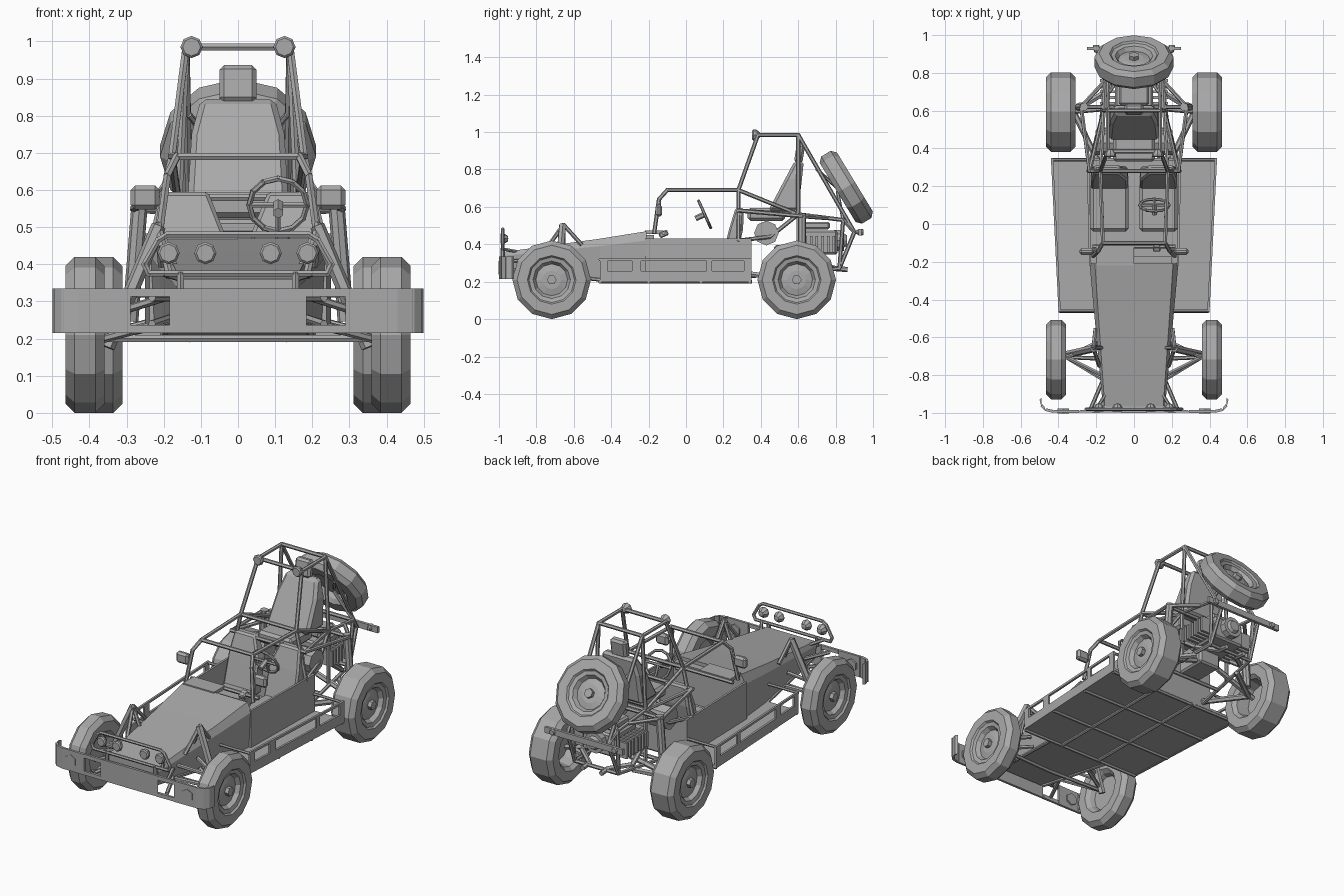
import bpy, bmesh, math
from mathutils import Vector, Matrix

default_cube = bpy.data.objects.get("Cube")
if default_cube:
    bpy.data.objects.remove(default_cube, do_unlink=True)

paint = bpy.data.materials.new("plain grey")
paint.use_nodes = True
GREY = (.4, .4, .4, 1)
paint.diffuse_color = GREY
paint.node_tree.nodes["Principled BSDF"].inputs["Base Color"].default_value = GREY
UP = Vector((0, 0, 1))
OVERLAP = .004


def finish(name, bm, mirror=False, bevel=0):
    bmesh.ops.recalc_face_normals(bm, faces=bm.faces)
    mesh = bpy.data.meshes.new(name)
    bm.to_mesh(mesh)
    bm.free()
    mesh.materials.append(paint)
    obj = bpy.data.objects.new(name, mesh)
    bpy.context.collection.objects.link(obj)
    if bevel:
        mod = obj.modifiers.new("Bevel", "BEVEL")
        mod.width, mod.segments = bevel, 1
    if mirror:
        obj.modifiers.new("Mirror", "MIRROR")


def add_rod(bm, a, b, radius, sides):
    turn = UP.rotation_difference(b - a).to_matrix().to_4x4()
    bmesh.ops.create_cone(bm, cap_ends=True, segments=sides, radius1=radius, radius2=radius,
                          depth=(b - a).length, matrix=Matrix.Translation((a + b) / 2) @ turn)


def tubes(name, paths, radius=.009, mirror=True, sides=6):
    bm = bmesh.new()
    for path in paths:
        for a, b in zip(path, path[1:]):
            a, b = Vector(a), Vector(b)
            extra = (b - a).normalized() * OVERLAP
            add_rod(bm, a - extra, b + extra, radius, sides)
    finish(name, bm, mirror)


def across(point):
    x, y, z = point
    return [(-x, y, z), (x, y, z)]


def boxes(name, items, mirror=False, bevel=0, tilt=0):
    bm = bmesh.new()
    for centre, size in items:
        bmesh.ops.create_cube(bm, size=1, matrix=Matrix.Translation(centre)
                              @ Matrix.Rotation(tilt, 4, "X") @ Matrix.Diagonal((*size, 1)))
    finish(name, bm, mirror, bevel)


def loft(name, rings, mirror=False, bevel=0):
    bm = bmesh.new()
    loops = [[bm.verts.new(p) for p in ring] for ring in rings]
    for low, high in zip(loops, loops[1:]):
        for i in range(len(low)):
            j = (i + 1) % len(low)
            bm.faces.new((low[i], low[j], high[j], high[i]))
    bm.faces.new(loops[0])
    bm.faces.new(loops[-1])
    finish(name, bm, mirror, bevel)


def slab(x, y, z, depth):
    return [(-x, y, z), (x, y, z), (x, y + depth, z), (-x, y + depth, z)]


def lathe(name, profile, centre, axis, sides=12):
    bm = bmesh.new()
    verts = [bm.verts.new((r, 0, t)) for r, t in profile]
    edges = [bm.edges.new(pair) for pair in zip(verts, verts[1:])]
    bmesh.ops.spin(bm, geom=verts + edges, axis=UP, cent=(0, 0, 0),
                   angle=math.tau, steps=sides, use_duplicate=False)
    bmesh.ops.remove_doubles(bm, verts=bm.verts, dist=.0005)
    turn = UP.rotation_difference(Vector(axis)).to_matrix().to_4x4()
    bm.transform(Matrix.Translation(centre) @ turn)
    finish(name, bm)


def wheel(name, centre, axis, half):
    dish = half - .03
    profile = [(0, dish), (.05, dish), (.085, dish - .008), (.1, half - .015),
               (.122, half - .01), (.13, half), (.185, half), (.21, half - .025),
               (.21, .025 - half), (.185, -half), (.13, -half), (.11, .02 - half),
               (.1, dish - .03), (0, dish - .03)]
    lathe(name, profile, centre, axis)
    nut = Vector(centre) + Vector(axis) * dish
    tubes(name + "_hub_nut", [[nut, nut + Vector(axis) * .018]], .026, False)


def lamp(name, centre, axis, radius=.03):
    cup = [(0, -.025), (radius * .5, -.022), (radius, 0), (radius, .012),
           (radius * .8, .018), (0, .018)]
    lathe(name, cup, centre, axis, 8)


# Wheels, spare wheel and lamps
for label, side in (("left", 1), ("right", -1)):
    wheel("front_wheel_" + label, (side * .412, -.718, .21), (side, 0, 0), .053)
    wheel("rear_wheel_" + label, (side * .388, .592, .21), (side, 0, 0), .077)
    lamp("roof_lamp_" + label, (side * .125, .372, .985), (0, -1, 0))
    for spot, x in (("inner", .088), ("outer", .187)):
        lamp(f"{spot}_front_lamp_{label}", (side * x, -.975, .43), (0, -1, 0))
    lamp("rear_lamp_" + label, (side * .2, .93, .465), (0, 1, 0), .018)
wheel("spare_wheel", (0, .857, .705), Vector((0, .855, .52)).normalized(), .054)


# Bonnet and nose
def bonnet_ring(y, low, sill, top):
    half = [low, sill, top]
    return [(x, y, z) for x, z in half] + [(-x, y, z) for x, z in reversed(half)]


loft("bonnet", [bonnet_ring(-.965, (.15, .27), (.165, .34), (.155, .36)),
                bonnet_ring(-.46, (.2, .21), (.212, .39), (.19, .43)),
                bonnet_ring(-.21, (.225, .21), (.235, .42), (.207, .47))])
boxes("dash_panel", [((-.1, -.17, .465), (.2, .1, .02)), ((.1, -.19, .44), (.2, .04, .02))])

# Floor, cockpit walls and firewall
FRONT, REAR = -.46, .35


def pod_x(y):
    return .4 + .04 * (y - FRONT) / (REAR - FRONT)


def plan(z):
    return [(-pod_x(FRONT), FRONT, z), (pod_x(FRONT), FRONT, z),
            (pod_x(REAR), REAR, z), (-pod_x(REAR), REAR, z)]


loft("floor", [plan(.203), plan(.217)])
loft("cockpit_wall", [[(x, y, .21), (x + .012, y, .21), (x + .012, y, .43), (x, y, .43)]
                      for x, y in ((.226, -.22), (.238, REAR))], mirror=True)
boxes("firewall", [((0, .343, .32), (.49, .014, .22))])
tubes("floor_frame", [[(.13, FRONT, .2), (.13, REAR, .2)], [(.2, FRONT, .21), (.15, -.95, .265)]]
      + [across((pod_x(y) - .01, y, .2)) for y in (FRONT, -.2, .08, REAR - .01)], .01)


# Side sills with window openings
def sill_strip(name, start, end, low, high):
    loft(name, [[(pod_x(y) - .012, y, low), (pod_x(y), y, low), (pod_x(y), y, high),
                 (pod_x(y) - .012, y, high)] for y in (start, end)], mirror=True)


sill_strip("sill_panel", FRONT, REAR, .2, .257)
sill_strip("sill_top_rail", FRONT, REAR, .312, .325)
for i, (start, end) in enumerate(((FRONT, -.42), (-.29, -.24), (.11, .14), (.31, REAR))):
    sill_strip(f"sill_post_{i}", start, end, .25, .32)
tubes("sill_end_rails", [[(.21, FRONT, .318), (.395, FRONT, .318)],
                         [(.24, REAR - .01, .318), (.432, REAR - .01, .318)]], .008)

# Front bumper with openings and curled ends
bumper_plan = [(0, -.992), (.18, -.992), (.29, -.992), (.43, -.992), (.47, -.982),
               (.49, -.96), (.495, -.925)]
for i, ((xa, ya), (xb, yb)) in enumerate(zip(bumper_plan, bumper_plan[1:])):
    spans = ((.215, .237), (.313, .335)) if i == 1 else ((.215, .335),)
    for k, (low, high) in enumerate(spans):
        loft(f"bumper_strip_{i}_{k}",
             [[(xa, ya - .008, z), (xb + .005, yb - .006, z), (xb - .005, yb + .006, z),
               (xa, ya + .008, z)] for z in (low, high)], mirror=True)
tubes("bumper_hex_lamp", [[(.375, -.98, .275), (.375, -.998, .275)]], .036)
tubes("bumper_mounts", [[(.23, -.98, .24), (.17, -.84, .26)], [(.23, -.98, .31), (.17, -.84, .31)],
                        [(.155, -.98, .33), (.155, -.98, .375)]], .011)
tubes("lamp_guard", [[(0, -.98, .375), (.24, -.98, .375), (.252, -.98, .4), (.215, -.98, .465),
                      (.19, -.98, .48), (0, -.98, .48)], [(.2, -.98, .375), (.15, -.9, .36)]])

# Front suspension
knuckle = Vector((.36, -.705, .2))
tubes("front_arms", [[(.2, -.63, .24), knuckle, (.17, -.82, .25)],
                     [(.2, -.65, .31), knuckle + UP * .06, (.17, -.8, .32)],
                     [(0, -.72, .2), knuckle]], .011)
tubes("front_shock", [[(.215, -.66, .5), (.35, -.69, .18)]], .02)
tubes("front_shock_tower", [[(.185, -.75, .37), (.215, -.655, .505), (.205, -.56, .4)],
                            [(.17, -.655, .39), (.215, -.655, .505)]], .011)

# Roll cage
screen_base, screen_top = (.215, -.17, .46), (.165, -.1, .69)
hoop_base, hoop_mid = (.24, .28, .42), (.178, .28, .69)
roof_front, roof_rear = (.14, .385, .985), (.14, .6, .985)
rear_foot, rail_front, rail_rear = (.16, .6, .56), (.235, .28, .58), (.15, .84, .53)
tail = (.13, .9, .465)
tubes("windscreen_frame", [[screen_base, (.19, -.145, .64), screen_top, hoop_mid],
                           across(screen_top), across((.215, -.12, .46))], .011)
tubes("roll_cage", [[hoop_base, hoop_mid, roof_front, roof_rear, rear_foot],
                    [roof_rear, tail], [hoop_mid, rear_foot],
                    across(hoop_mid), across((.24, .28, .58)), across(roof_front),
                    across(roof_rear), across(rear_foot)], .011)
tubes("rear_frame", [[rail_front, rear_foot, rail_rear, tail], [hoop_base, (.2, .45, .44), rear_foot],
                     [(.2, REAR, .23), (.14, .82, .27), rail_rear], [rear_foot, (.16, .6, .25)],
                     [(.14, .82, .27), tail], across(rail_rear), across((.14, .82, .27)),
                     across((.18, .5, .24))], .011)
boxes("rear_bar", [((0, .93, .465), (.5, .016, .035))])
tubes("spare_mount", [[rail_rear, (.05, .81, .68)], [(.13, .7, .8), (.05, .81, .7)]])
boxes("wing_mirror", [((.25, -.145, .58), (.078, .036, .064))], mirror=True, bevel=.012)
tubes("mirror_stem", [[(.225, -.14, .58), (.19, -.14, .63)]], .006)

# Rear suspension
tubes("rear_arms", [[(.2, REAR, .24), (.32, .595, .21), (.15, .7, .25)],
                    [(.08, .62, .28), (.35, .595, .21)]], .016)
tubes("rear_shock", [[(.265, .62, .56), (.29, .62, .25)]], .022, sides=8)
tubes("rear_shock_tower", [across((.28, .62, .55)), [(.28, .62, .55), rail_front],
                           [(.28, .62, .55), (.16, .75, .54)]], .011)


# Seats
def at(shift, ring):
    return [(x + shift, y, z) for x, y, z in ring]


for label, side in (("left", 1), ("right", -1)):
    shift = side * .13
    loft("front_seat_back_" + label, [at(shift, slab(.1, .18, .28, .08)),
                                      at(shift, slab(.095, .23, .48, .075)),
                                      at(side * .145, slab(.065, .265, .595, .045))], bevel=.01)
    boxes("front_seat_cushion_" + label, [((shift, .09, .27), (.2, .26, .09))], bevel=.015)
loft("rear_seat_back", [slab(.135, .44, .58, .16), slab(.125, .53, .75, .09),
                        slab(.1, .58, .845, .05)], bevel=.015)
boxes("rear_seat_cushion", [((0, .43, .56), (.22, .2, .07))], bevel=.015)
boxes("headrest", [((0, .607, .885), (.1, .045, .1))], bevel=.012, tilt=-.15)

# Steering wheel and column
hub, facing = Vector((.108, .1, .56)), Vector((0, .91, .41))
rim = [hub + Vector((math.cos(a), -.41 * math.sin(a), .91 * math.sin(a))) * .078
       for a in (math.tau * i / 12 for i in range(13))]
tubes("steering_wheel", [rim] + [[hub, rim[i]] for i in (0, 6, 9)], .008, False)
tubes("steering_column", [[hub, hub - facing * .05]], .015, False)
boxes("instrument_pod", [((.12, -.12, .455), (.04, .05, .03))], bevel=.006, tilt=.4)

# Engine, tanks and exhaust
boxes("engine_block", [((0, .7, .41), (.2, .22, .13)), ((0, .56, .33), (.14, .18, .13))], bevel=.01)
boxes("cylinder_fins", [((.135, .61 + .03 * i, .4), (.09, .014, .09)) for i in range(7)], mirror=True)
boxes("engine_cover", [((0, .7, .5), (.16, .14, .04))], bevel=.01)
lathe("cooling_fan", [(0, .03), (.03, .03), (.04, .015), (.06, .015), (.06, -.04)],
      (0, .83, .42), (0, 1, 0), 10)
tubes("side_tank", [[(.1, .43, .46), (.2, .43, .46)]], .066, sides=8)
tubes("exhaust", [[(.16, .64, .35), (.16, .72, .29), (.06, .8, .27), (.06, .86, .265)]], .014)
